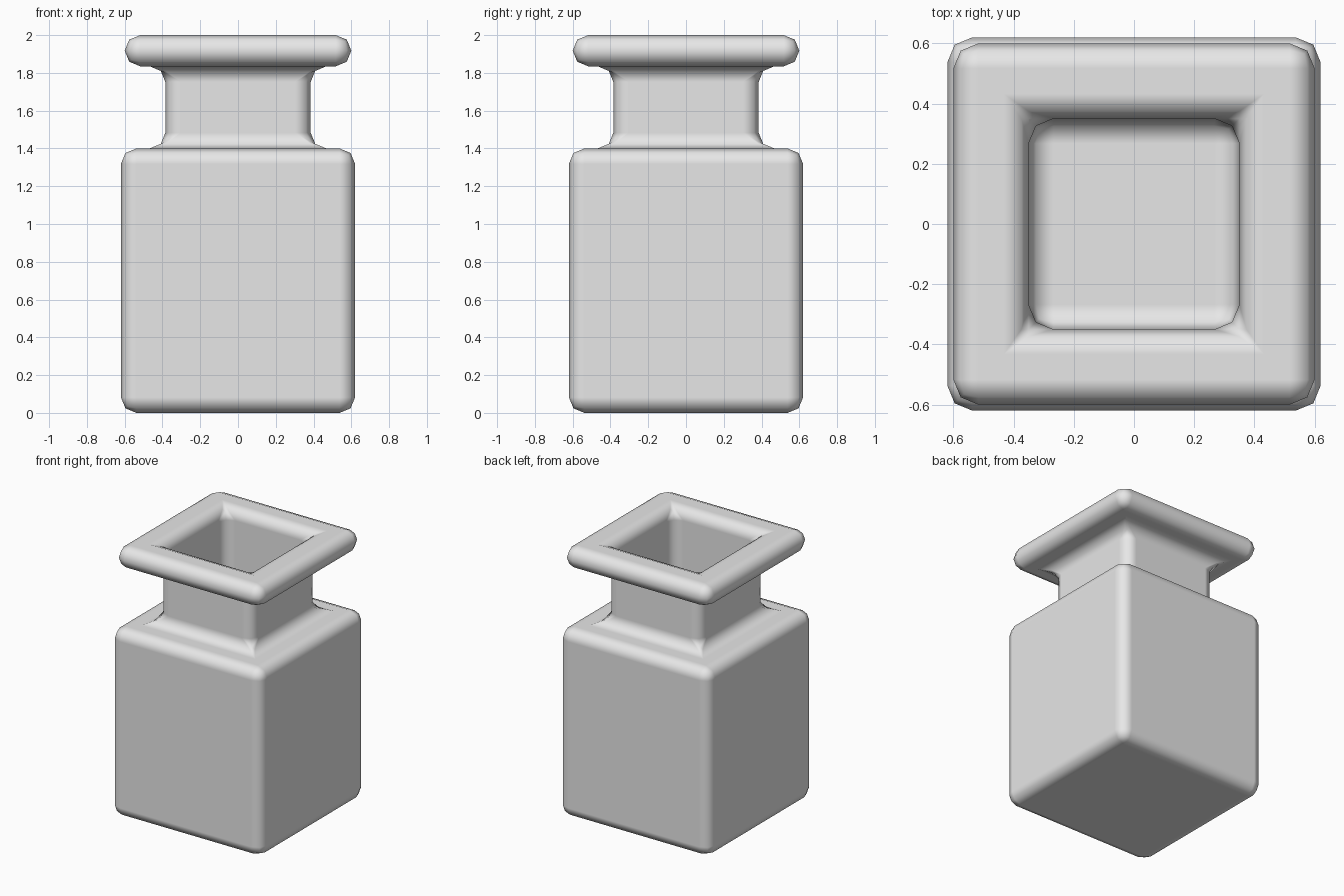
import bpy
import bmesh
import math

cube = bpy.data.objects.get("Cube")
if cube:
    bpy.data.objects.remove(cube, do_unlink=True)

# One plain material
grey = bpy.data.materials.new("light grey")
grey.use_nodes = True
colour = (0.8, 0.8, 0.8, 1)
grey.diffuse_color = colour
grey.node_tree.nodes["Principled BSDF"].inputs["Base Color"].default_value = colour

# Square cross-sections (half width, height): body, shoulder, neck, rim, inner wall
SECTIONS = [(0.62, 0), (0.62, 1.4), (0.385, 1.4), (0.385, 1.835),
            (0.6, 1.835), (0.6, 2), (0.35, 2), (0.35, 0.12)]


def square_ring(bm, half, z):
    return [bm.verts.new((sx * half, sy * half, z))
            for sx, sy in ((-1, -1), (1, -1), (1, 1), (-1, 1))]


# Sharp cage, bridged ring by ring and closed at the base and the inner floor
bm = bmesh.new()
rings = [square_ring(bm, half, z) for half, z in SECTIONS]
for low, high in zip(rings, rings[1:]):
    for i in range(4):
        j = (i + 1) % 4
        bm.faces.new((low[i], low[j], high[j], high[i]))
bm.faces.new(rings[0][::-1])
bm.faces.new(rings[-1])
bmesh.ops.recalc_face_normals(bm, faces=bm.faces)
for face in bm.faces:
    face.smooth = True

mesh = bpy.data.meshes.new("square_bottle")
bm.to_mesh(mesh)
bm.free()
mesh.materials.append(grey)
bottle = bpy.data.objects.new("square_bottle", mesh)
bpy.context.collection.objects.link(bottle)

# Rounded edges; the rim is just tall enough for its two bevels to meet
bevel = bottle.modifiers.new("rounded_edges", 'BEVEL')
bevel.width = 0.0824
bevel.segments = 2
bevel.limit_method = 'ANGLE'
bevel.angle_limit = math.radians(30)
bevel.harden_normals = True
